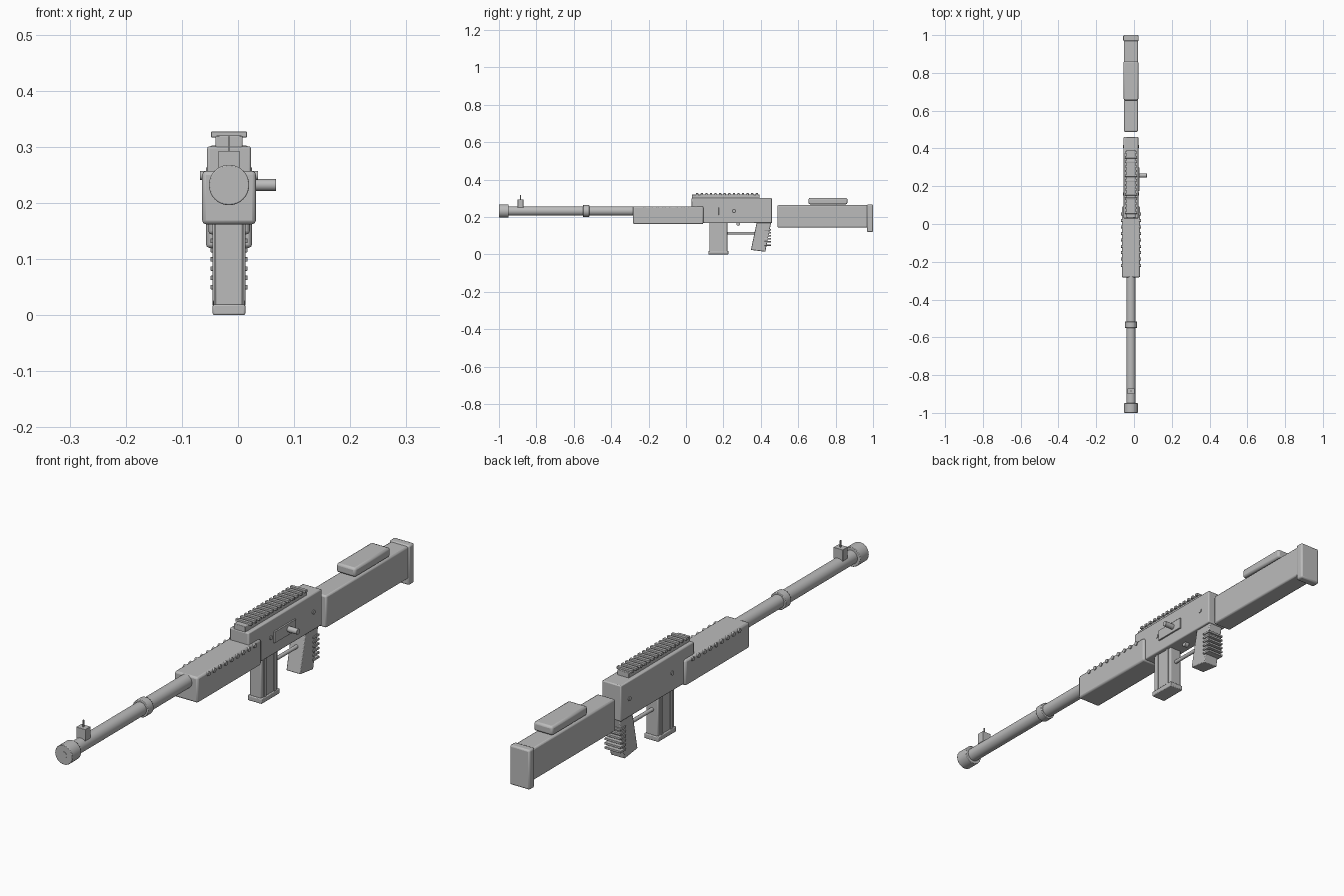
import bpy
from math import radians
from mathutils import Matrix

if "Cube" in bpy.data.objects:
    bpy.data.objects.remove(bpy.data.objects["Cube"])

CX = -0.016       # centre plane of the body
BORE = 0.232      # height of the barrel axis

grey = bpy.data.materials.new("plain_grey")
grey.use_nodes = True
grey.diffuse_color = (0.5, 0.5, 0.5, 1)
grey.node_tree.nodes["Principled BSDF"].inputs["Base Color"].default_value = (0.5, 0.5, 0.5, 1)


def finish(ob, name, bevel=0):
    ob.name = name
    ob.data.materials.append(grey)
    if bevel:
        mod = ob.modifiers.new("bevel", "BEVEL")
        mod.width, mod.segments = bevel, 2
    bpy.ops.object.shade_smooth_by_angle(angle=radians(35))
    return ob


def box(name, half, y, z, bevel=0, x=CX):
    """Box from half width, (y0, y1) and (z0, z1)."""
    bpy.ops.mesh.primitive_cube_add(size=1)
    ob = bpy.context.object
    size = (2 * half, y[1] - y[0], z[1] - z[0])
    mid = (x, sum(y) / 2, sum(z) / 2)
    ob.data.transform(Matrix.Translation(mid) @ Matrix.Diagonal((*size, 1)))
    return finish(ob, name, bevel)


def rod(name, r, axis, a, b, u, z, sides=32, bevel=0):
    """Cylinder from a to b along x or y; u is the other level coordinate."""
    turn = Matrix.Rotation(radians(90), 4, "Y" if axis == "X" else "X")
    mid = ((a + b) / 2, u, z) if axis == "X" else (u, (a + b) / 2, z)
    bpy.ops.mesh.primitive_cylinder_add(radius=r, depth=b - a, vertices=sides)
    ob = bpy.context.object
    ob.data.transform(Matrix.Translation(mid) @ turn)
    return finish(ob, name, bevel)


def cross_rod(name, r, half, y, z, sides=16):
    return rod(name, r, "X", CX - half, CX + half, y, z, sides)


# Barrel with muzzle, collar and front sight
rod("barrel", 0.025, "Y", -0.97, 0.05, CX, BORE)
rod("muzzle", 0.036, "Y", -1.0, -0.948, CX, BORE, bevel=0.002)
rod("muzzle_bore", 0.012, "Y", -1.0005, -0.98, CX, BORE)
rod("barrel_collar", 0.032, "Y", -0.55, -0.517, CX, BORE, bevel=0.002)
box("front_sight_base", 0.019, (-0.9, -0.87), (0.25, 0.293), 0.001)
box("front_sight_post", 0.002, (-0.888, -0.882), (0.29, 0.318))

# Handguard with a row of studs on both sides
box("handguard", 0.048, (-0.283, 0.093), (0.162, 0.257), 0.007)
for i in range(9):
    cross_rod("handguard_stud", 0.008, 0.052, -0.22 + 0.034 * i, 0.249)

# Receiver, pins and bolt handle
box("receiver", 0.039, (0.03, 0.46), (0.167, 0.301), 0.004)
for y in (0.16, 0.41):
    cross_rod("receiver_pin", 0.008, 0.042, y, BORE + 0.003)
box("bolt_plate", 0.004, (0.175, 0.3), (0.21, 0.252), 0.001, x=CX + 0.041)
rod("bolt_handle", 0.0105, "X", CX, 0.068, 0.257, BORE, 20, 0.001)

# Top rail
box("rail_base", 0.024, (0.032, 0.393), (0.298, 0.32), 0.002)
for i in range(14):
    y = 0.06 + 0.0245 * i
    box("rail_tooth", 0.032, (y - 0.006, y + 0.006), (0.317, 0.327), 0.001)

# Magazine
box("magazine", 0.024, (0.125, 0.222), (0.015, 0.18), 0.003)
for y in (0.145, 0.203):
    box("magazine_rib", 0.027, (y - 0.006, y + 0.006), (0.018, 0.168))
box("magazine_floor", 0.029, (0.12, 0.227), (0.0, 0.019), 0.003)

# Trigger and guard
cross_rod("trigger", 0.01, 0.008, 0.28, 0.163)
rod("trigger_guard", 0.007, "Y", 0.215, 0.375, CX, 0.113, 16)

# Slanted grip with ridges on its back
grip = box("grip", 0.029, (0.347, 0.424), (0.014, 0.18), 0.003)
for v in grip.data.vertices:
    if v.co.z > 0.1:
        v.co.y += 0.033
    elif v.co.y < 0.4:
        v.co.z += 0.01
for i in range(6):
    z = 0.05 + 0.0165 * i
    box("grip_ridge", 0.033, (0.42, 0.454), (z - 0.004, z + 0.004), 0.001)

# Stock, cheek rest and butt plate
box("stock", 0.037, (0.488, 0.98), (0.144, 0.263), 0.006)
box("cheek_rest", 0.039, (0.655, 0.863), (0.268, 0.302), 0.008)
box("butt_plate", 0.041, (0.968, 1.0), (0.12, 0.267), 0.006)
